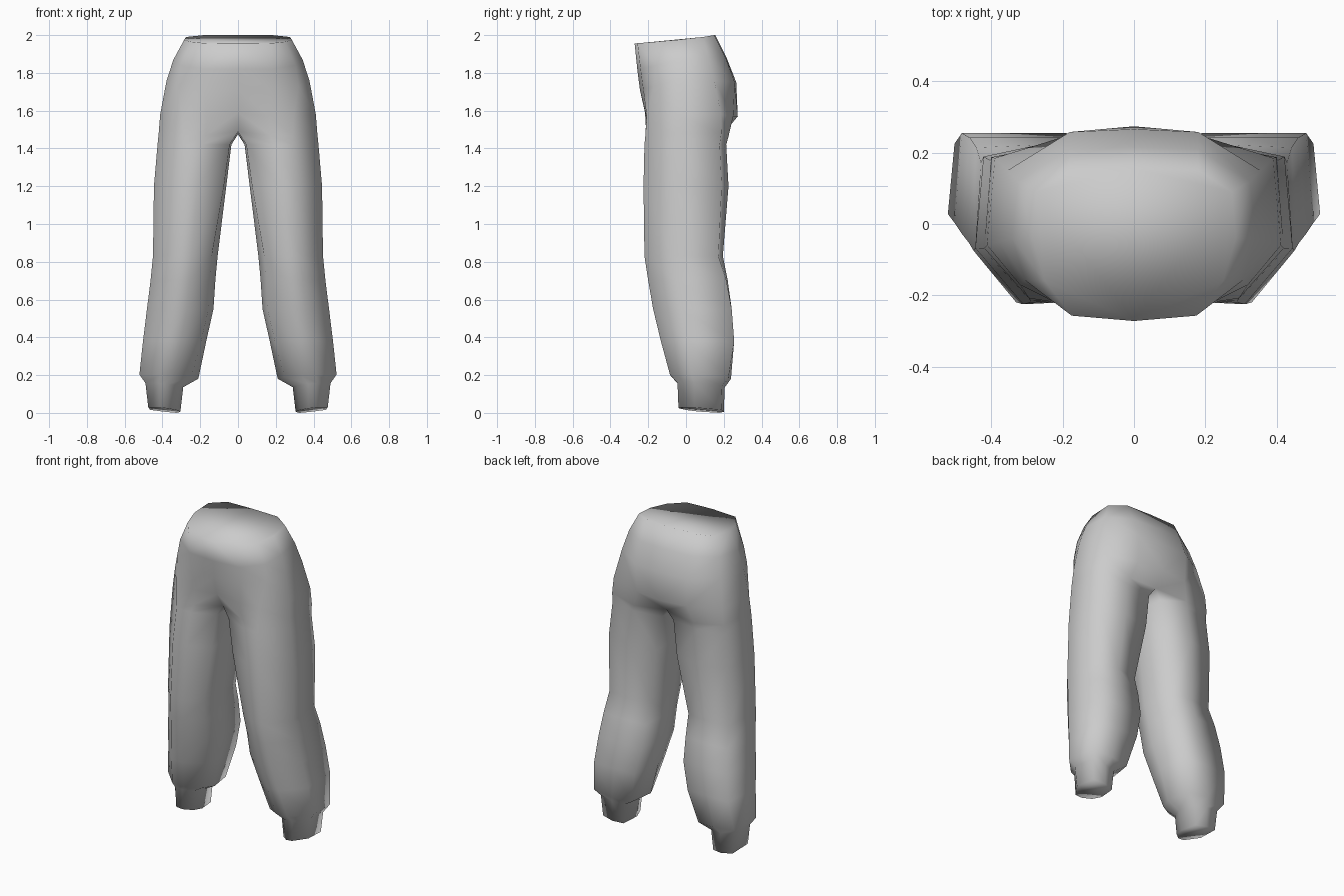
import bpy, bmesh

if "Cube" in bpy.data.objects:
    bpy.data.objects.remove(bpy.data.objects["Cube"])

grey = bpy.data.materials.new("cloth grey")
grey.diffuse_color = (0.6, 0.6, 0.6, 1)
grey.use_nodes = True
grey.node_tree.nodes["Principled BSDF"].inputs["Base Color"].default_value = grey.diffuse_color

# Half loops of the hips, from front centre round the side to back centre
HIPS = [
    [(0, -.272, 1.955), (.175, -.257, 1.957), (.25, -.16, 1.965), (.285, -.04, 1.975),
     (.275, .09, 1.99), (.18, .15, 2.0), (0, .155, 2.0)],
    [(0, -.258, 1.82), (.18, -.241, 1.82), (.305, -.158, 1.84), (.342, -.04, 1.87),
     (.325, .12, 1.88), (.18, .21, 1.88), (0, .215, 1.88)],
    [(0, -.244, 1.71), (.18, -.226, 1.71), (.32, -.17, 1.73), (.378, -.05, 1.76),
     (.355, .15, 1.76), (.18, .258, 1.75), (0, .266, 1.75)],
    [(0, -.217, 1.59), (.165, -.21, 1.57), (.295, -.208, 1.57), (.412, -.06, 1.58),
     (.39, .185, 1.58), (.18, .25, 1.57), (0, .274, 1.57)],
]
# Top of the leg, closed by a point under the crotch
LEG_TOP = [(0, -.155, 1.49), (.17, -.21, 1.47), (.29, -.215, 1.47), (.42, -.068, 1.48),
           (.40, .187, 1.48), (.215, .224, 1.46), (0, .2, 1.48), (0, .03, 1.475)]

# Leg cross-section: (inner to outer, front to back) in 0..1
SECTION = [(.12, .18), (.4, .01), (.65, 0), (1, .35), (.94, .92), (.5, 1), (.1, .88), (0, .45)]
# height, inner x, outer x, front y, back y, tilt, squareness of back, fullness of inside
LEG = [
    (1.42, .035, .426, -.22, .213, 0, 0, 1),
    (1.2, .062, .445, -.225, .225, 0, 0, .9),
    (.83, .108, .45, -.22, .195, 0, .3, .3),
    (.7, .12, .463, -.2, .221, 0, .8, .3),
    (.55, .13, .482, -.174, .242, 0, 1, .5),
    (.38, .168, .503, -.133, .255, 0, 1, .4),
    (.19, .21, .522, -.085, .238, .02, .5, 0),
    (.145, .29, .49, -.045, .205, .02, .3, 0),
    (.016, .305, .475, -.04, .2, .02, .3, 0),
]


def leg_ring(z, xi, xo, yf, yb, tilt, square, full):
    pts = []
    for u, v in SECTION:
        if v > .8:
            v += (1 - v) * square
        if u < .3:
            u *= 1 - .8 * full
            v += (v - .45) * .15 * full * (1 - square)
        pts.append((xi + u * (xo - xi), yf + v * (yb - yf), z + tilt * (u - v)))
    return pts


def bridge(bm, a, b, closed):
    n = len(b) if closed else len(b) - 1
    for i in range(n):
        j = (i + 1) % len(b)
        bm.faces.new((a[i], a[j], b[j], b[i]))


bm = bmesh.new()
add = lambda pts: [bm.verts.new(p) for p in pts]

# Hips
loops = [add(p) for p in HIPS]
top = add(LEG_TOP)
for a, b in zip(loops, loops[1:] + [top[:7]]):
    bridge(bm, a, b, False)

# Leg and cuff
rings = [top] + [add(leg_ring(*r)) for r in LEG]
for a, b in zip(rings, rings[1:]):
    bridge(bm, a, b, True)
bm.faces.new(rings[-1])

# Other side, welded on the centre line
dup = bmesh.ops.duplicate(bm, geom=bm.verts[:] + bm.edges[:] + bm.faces[:])
new = [g for g in dup["geom"] if isinstance(g, bmesh.types.BMVert)]
for v in new:
    v.co.x = -v.co.x
bmesh.ops.remove_doubles(bm, verts=bm.verts[:], dist=.0005)

# Waist closing face
bmesh.ops.holes_fill(bm, edges=[e for e in bm.edges if e.is_boundary], sides=0)
bmesh.ops.recalc_face_normals(bm, faces=bm.faces[:])
for f in bm.faces:
    f.smooth = True

mesh = bpy.data.meshes.new("trousers")
bm.to_mesh(mesh)
bm.free()
mesh.materials.append(grey)
trousers = bpy.data.objects.new("trousers", mesh)
bpy.context.collection.objects.link(trousers)
